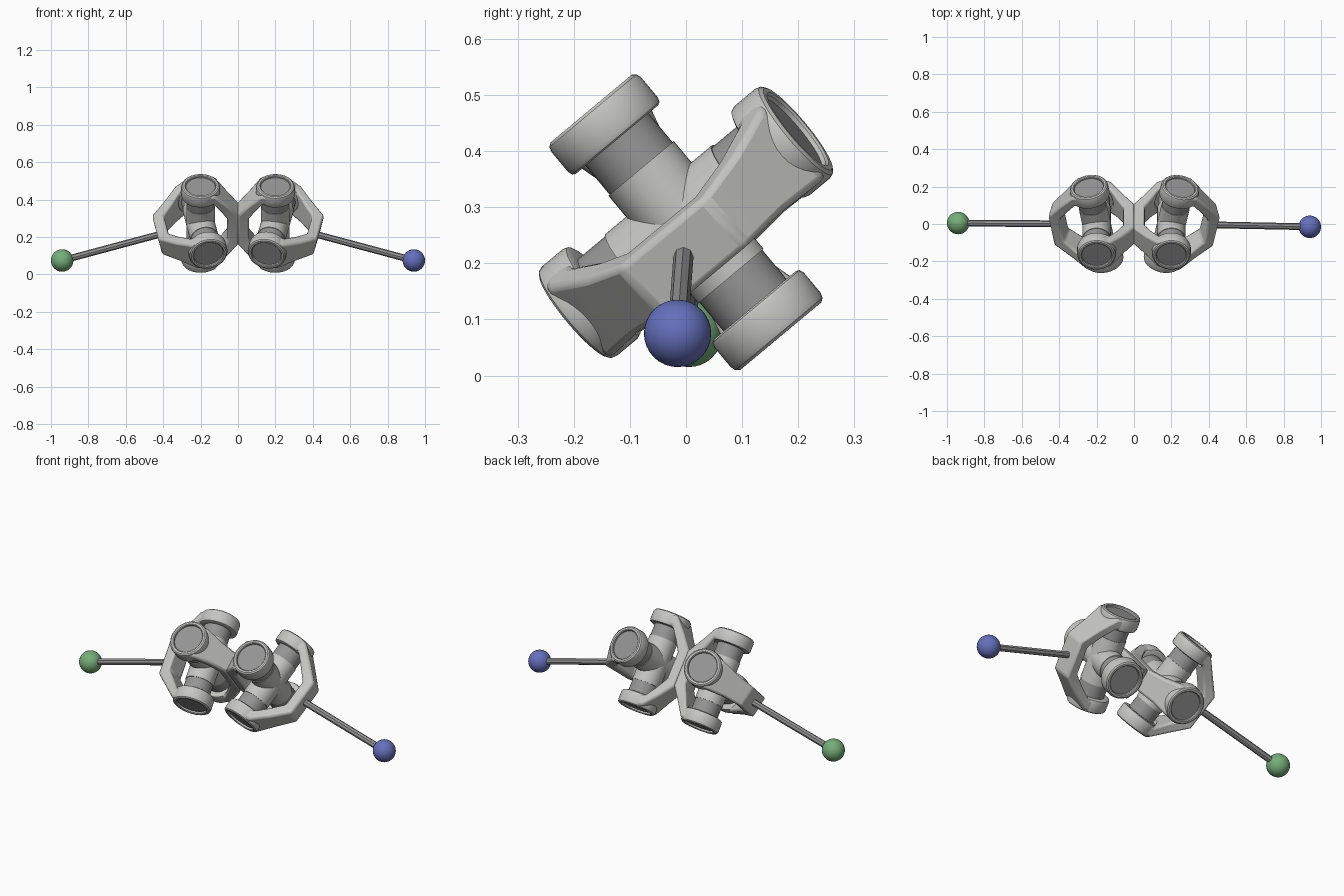
import bpy, bmesh, math
from mathutils import Vector, Matrix

if "Cube" in bpy.data.objects:
    bpy.data.objects.remove(bpy.data.objects["Cube"])


def material(name, rgb):
    m = bpy.data.materials.new(name)
    m.use_nodes = True
    m.diffuse_color = (*rgb, 1)
    m.node_tree.nodes["Principled BSDF"].inputs["Base Color"].default_value = (*rgb, 1)
    return m


CAST = material("light grey cast metal", (0.56, 0.56, 0.55))
STEEL = material("dark grey steel", (0.30, 0.30, 0.30))
GREEN = material("green", (0.18, 0.42, 0.19))
BLUE = material("blue", (0.13, 0.16, 0.50))


def add(name, bm, mat, matrix, smooth=True):
    bmesh.ops.recalc_face_normals(bm, faces=bm.faces)
    me = bpy.data.meshes.new(name)
    bm.to_mesh(me)
    bm.free()
    me.materials.append(mat)
    ob = bpy.data.objects.new(name, me)
    bpy.context.collection.objects.link(ob)
    ob.matrix_world = matrix
    if smooth:
        bpy.ops.object.select_all(action='DESELECT')
        ob.select_set(True)
        bpy.context.view_layer.objects.active = ob
        bpy.ops.object.shade_smooth_by_angle(angle=math.radians(32))
    return ob


def frame(origin, u, w):
    """Local x runs along u, local z along w."""
    w = w.normalized()
    u = (u - w * u.dot(w)).normalized()
    m = Matrix((u, w.cross(u), w)).transposed().to_4x4()
    m.translation = origin
    return m


def lathe(bm, profile, sign=1, steps=40):
    """Spin (radius, height) points about local z."""
    vs = [bm.verts.new((r, 0, z * sign)) for r, z in profile]
    es = [bm.edges.new(p) for p in zip(vs, vs[1:])]
    bmesh.ops.spin(bm, geom=vs + es, cent=(0, 0, 0), axis=(0, 0, 1),
                   angle=math.tau, steps=steps)
    bmesh.ops.remove_doubles(bm, verts=bm.verts, dist=1e-5)


def yoke(name, matrix, base):
    # C-shaped body: (outer u, outer w, inner u, inner w, half width)
    arm = [(0.0, 0.257, 0.0, 0.195, 0.098),
           (0.075, 0.257, 0.07, 0.195, 0.086),
           (0.5 * (0.075 + base), 0.18, 0.5 * (0.07 + base - 0.06), 0.135, 0.068),
           (base, 0.10, base - 0.06, 0.075, 0.06)]
    sections = arm + [(a, -b, c, -d, h) for a, b, c, d, h in reversed(arm)]
    bm = bmesh.new()
    rings = [[bm.verts.new(p) for p in ((a, -h, b), (a, h, b), (c, h, d), (c, -h, d))]
             for a, b, c, d, h in sections]
    for r0, r1 in zip(rings, rings[1:]):
        for i in range(4):
            j = (i + 1) % 4
            bm.faces.new((r0[i], r0[j], r1[j], r1[i]))
    bm.faces.new(rings[0])
    bm.faces.new(rings[-1])
    body = add(name + "_body", bm, CAST, matrix)
    bev = body.modifiers.new("soft edges", 'BEVEL')
    bev.width, bev.segments = 0.012, 2
    bev.limit_method, bev.angle_limit = 'ANGLE', math.radians(40)

    # Hole through both arms for the bearing cups
    bm = bmesh.new()
    lathe(bm, [(0, -0.4), (0.09, -0.4), (0.09, 0.4), (0, 0.4)])
    cutter = add(name + "_hole_cutter", bm, STEEL, matrix, False)
    cutter.hide_render = True
    cutter.display_type = 'WIRE'
    cut = body.modifiers.new("bearing hole", 'BOOLEAN')
    cut.operation, cut.object, cut.solver = 'DIFFERENCE', cutter, 'EXACT'
    cutter.hide_viewport = True

    # Rounded rims round the bearings
    cup = [(0.07, 0.192), (0.095, 0.192), (0.101, 0.195), (0.104, 0.203),
           (0.104, 0.250), (0.101, 0.259), (0.094, 0.264), (0.084, 0.264),
           (0.080, 0.260), (0.080, 0.246), (0.07, 0.246), (0.07, 0.192)]
    bm = bmesh.new()
    for sign in (1, -1):
        lathe(bm, cup, sign)
    add(name + "_bearing_rims", bm, CAST, matrix)


def cross_arm(name, matrix):
    # Trunnion with a steel bearing at each end
    bm = bmesh.new()
    lathe(bm, [(0, -0.125), (0.076, -0.125), (0.076, 0.125), (0, 0.125)])
    add(name + "_trunnion", bm, CAST, matrix)
    bm = bmesh.new()
    for sign in (1, -1):
        lathe(bm, [(0, 0.12), (0.073, 0.12), (0.073, 0.215), (0.079, 0.215),
                   (0.079, 0.252), (0, 0.252)], sign)
    add(name + "_bearings", bm, STEEL, matrix)


axis_a = Vector((0, -0.64, 0.768))
sides = [("left", 1, -0.015, BLUE), ("right", -1, 0.005, GREEN)]
for side, s, ball_y, ball_mat in sides:
    centre = Vector((s * 0.2, 0, 0.273))
    ball = Vector((s * 0.94, ball_y, 0.075))
    shaft_dir = (ball - centre).normalized()
    axis_b = axis_a.cross(shaft_dir).normalized()
    inner = frame(centre, Vector((-s, 0, 0)), axis_a)
    outer = frame(centre, shaft_dir, axis_b)

    yoke(side + "_inner_yoke", inner, 0.202)
    yoke(side + "_outer_yoke", outer, 0.24)
    cross_arm(side + "_inner_cross", inner)
    cross_arm(side + "_outer_cross", outer)

    # Octagonal shaft
    length = (ball - centre).length
    bm = bmesh.new()
    lathe(bm, [(0, 0.2), (0.018, 0.2), (0.018, length), (0, length)], steps=8)
    add(side + "_shaft", bm, STEEL, frame(centre, Vector((0, 1, 0)), shaft_dir), False)

    # Ball at the shaft end
    bm = bmesh.new()
    bmesh.ops.create_uvsphere(bm, u_segments=32, v_segments=16, radius=0.06)
    add(side + "_ball", bm, ball_mat, Matrix.Translation(ball))
